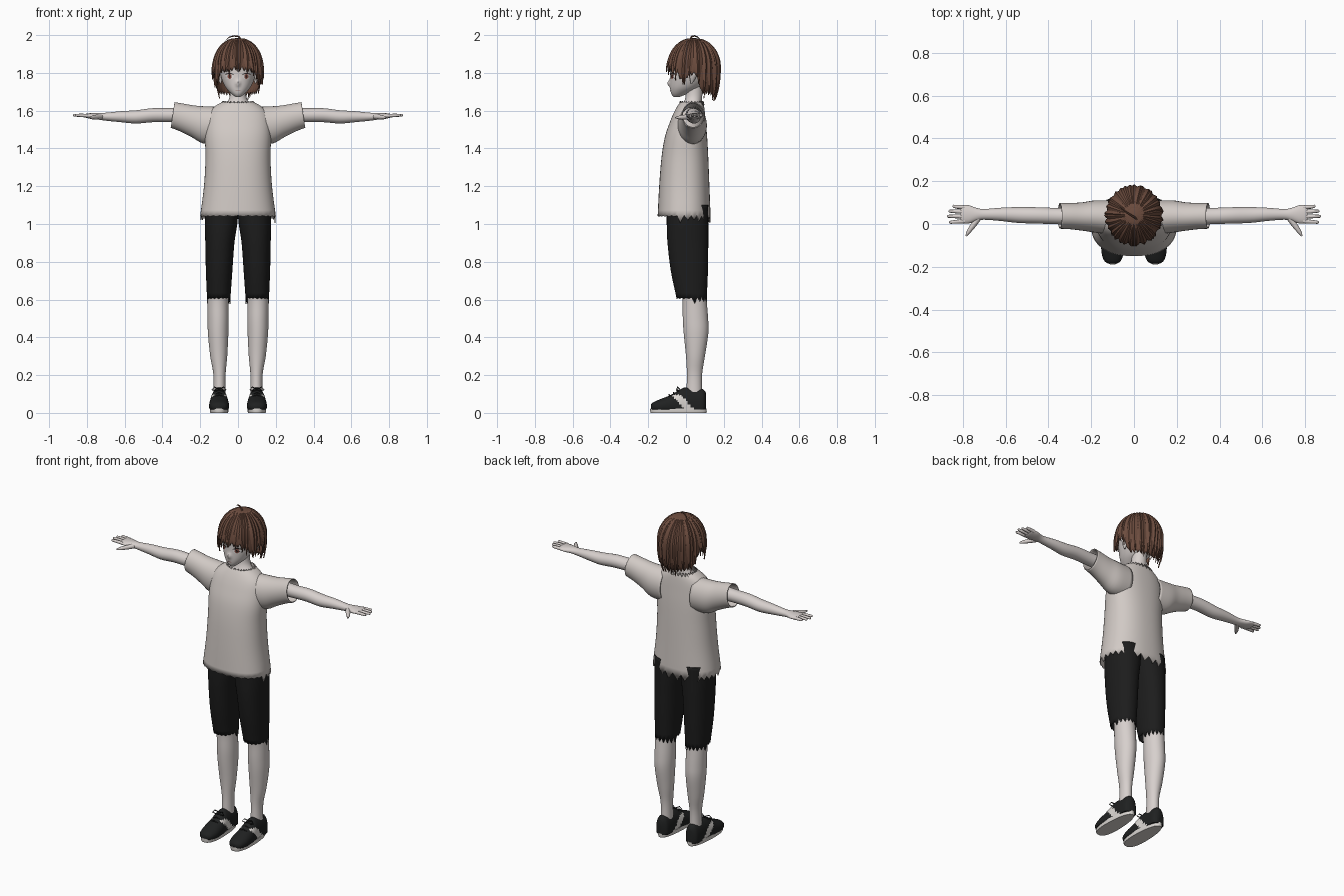
import bpy, bmesh, math, random
from math import sin, cos, pi, radians
from mathutils import Vector
from mathutils.bvhtree import BVHTree

random.seed(4)
if "Cube" in bpy.data.objects:
    bpy.data.objects.remove(bpy.data.objects["Cube"])
parts = []


def material(name, r, g, b):
    m = bpy.data.materials.new(name)
    m.use_nodes = True
    m.diffuse_color = (r, g, b, 1)
    m.node_tree.nodes["Principled BSDF"].inputs["Base Color"].default_value = (r, g, b, 1)
    return m


SKIN = material("pale skin", 0.68, 0.63, 0.61)
SHIRT = material("shirt cloth", 0.64, 0.59, 0.56)
SHORTS = material("shorts black", 0.012, 0.012, 0.012)
HAIR = material("brown hair", 0.15, 0.072, 0.048)
SHOE = material("shoe black", 0.014, 0.015, 0.015)
SOLE = material("sole white", 0.70, 0.67, 0.64)
WHITE = material("eye white", 0.78, 0.76, 0.75)
IRIS = material("iris red brown", 0.25, 0.08, 0.06)
LASH = material("lash dark", 0.03, 0.018, 0.015)
LIP = material("lip", 0.40, 0.22, 0.20)


def build(name, tubes, mats, caps=True, mirror=False, thick=0, paint=None):
    """Skin each list of point rings into a tube, all in one object."""
    bm = bmesh.new()
    for rings in tubes:
        rows = [[bm.verts.new(p) for p in ring] for ring in rings]
        n = len(rows[0])
        for a, b in zip(rows, rows[1:]):
            for j in range(n):
                bm.faces.new((a[j], a[(j + 1) % n], b[(j + 1) % n], b[j]))
        if caps:
            bm.faces.new(rows[0][::-1])
            bm.faces.new(rows[-1])
    bmesh.ops.remove_doubles(bm, verts=bm.verts, dist=1e-5)
    bmesh.ops.recalc_face_normals(bm, faces=bm.faces)
    if paint:
        for f in bm.faces:
            f.material_index = paint(f.calc_center_median())
    me = bpy.data.meshes.new(name)
    bm.to_mesh(me)
    bm.free()
    for m in mats:
        me.materials.append(m)
    ob = bpy.data.objects.new(name, me)
    bpy.context.collection.objects.link(ob)
    if thick:
        ob.modifiers.new("thickness", 'SOLIDIFY').thickness = thick
    if mirror:
        ob.modifiers.new("mirror", 'MIRROR')
    parts.append(ob)
    return ob


def smooth_rows(rows, steps):
    """Catmull-Rom interpolation between measured sections."""
    out = []
    for i in range(len(rows) - 1):
        a, b, c, d = (rows[min(max(k, 0), len(rows) - 1)] for k in range(i - 1, i + 3))
        for s in range(steps):
            t = s / steps
            out.append([q + t / 2 * (r - p + t * (2 * p - 5 * q + 4 * r - s4 + t * (3 * (q - r) + s4 - p)))
                        for p, q, r, s4 in zip(a, b, c, d)])
    return out + [list(rows[-1])]


def loft(name, axis, rows, mats, n=32, power=2, warp=None, steps=4, **kw):
    """Rows are (position on axis, two centre values, two radii)."""
    others = [k for k in range(3) if k != axis]
    rows = smooth_rows(rows, steps)
    rings = []
    for i, (t, c1, c2, r1, r2) in enumerate(rows):
        ring = []
        for j in range(n):
            a = 2 * pi * j / n
            p = Vector((0, 0, 0))
            p[axis] = t
            for k, c, r, w in ((others[0], c1, r1, cos(a)), (others[1], c2, r2, sin(a))):
                p[k] = c + r * math.copysign(abs(w) ** (2 / power), w)
            ring.append(warp(p, i / (len(rows) - 1), j) if warp else p)
        rings.append(ring)
    return build(name, [rings], mats, **kw)


def tube(points, radii, n=8):
    pts = [Vector(p) for p in points]
    rings = []
    for i, p in enumerate(pts):
        d = pts[min(i + 1, len(pts) - 1)] - pts[max(i - 1, 0)]
        q = d.to_track_quat('Z', 'Y')
        rings.append([p + q @ Vector((radii[i] * cos(2 * pi * j / n), radii[i] * sin(2 * pi * j / n), 0))
                      for j in range(n)])
    return rings


# Shirt with torn hem and collar
def tear_shirt(p, u, j):
    if u == 0 and j % 2:
        p.z -= random.uniform(.02, .04) if p.y > -.06 else .006
    if u == 1 and j % 2:
        p = Vector((p.x * 1.3, .03 + (p.y - .03) * 1.1, p.z - .022))
    return p


loft("shirt_body", 2, [(1.045, 0, -.01, .2, .14), (1.2, 0, -.009, .18, .133), (1.35, 0, -.006, .172, .124),
                       (1.46, 0, 0, .175, .112), (1.54, 0, .01, .17, .095), (1.59, 0, .018, .155, .082),
                       (1.625, 0, .025, .12, .07), (1.65, 0, .03, .075, .058)],
     [SHIRT], n=56, power=2.3, warp=tear_shirt, caps=False, thick=.005)


def slant(p, u, j):
    p.x -= (p.z - 1.577) * .15 * u
    return p


loft("shirt_sleeves", 0, [(.1, .03, 1.52, .08, .1), (.18, .035, 1.525, .075, .098), (.24, .035, 1.545, .066, .083),
                          (.3, .037, 1.565, .061, .073), (.346, .038, 1.577, .06, .068)],
     [SHIRT], warp=slant, caps=False, thick=.005, mirror=True)

# Neck, arms and hands
loft("neck", 2, [(1.55, 0, .03, .12, .05), (1.61, 0, .03, .1, .057), (1.64, 0, .035, .062, .048),
                 (1.68, 0, .042, .043, .044), (1.76, 0, .045, .043, .044)], [SKIN])
loft("arms", 0, [(.28, .037, 1.577, .04, .04), (.36, .037, 1.576, .038, .037), (.45, .04, 1.576, .038, .037),
                 (.54, .042, 1.567, .037, .035), (.62, .045, 1.568, .031, .029), (.7, .045, 1.568, .025, .021),
                 (.735, .045, 1.57, .03, .018), (.77, .045, 1.571, .042, .016), (.8, .046, 1.573, .042, .012),
                 (.81, .046, 1.573, .036, .007)], [SKIN], n=24, mirror=True)
fingers = []
for base, tip, end in ((.013, .008, .863), (.035, .036, .873), (.057, .06, .866), (.078, .083, .848)):
    fingers.append(tube([(.79, base, 1.573), (.83, (base + tip) / 2, 1.575), (end - .005, tip, 1.576),
                         (end, tip, 1.576)], [.01, .009, .007, .003]))
fingers.append(tube([(.725, .03, 1.568), (.75, -.005, 1.566), (.772, -.035, 1.564), (.784, -.056, 1.563)],
                    [.014, .013, .01, .004]))
build("fingers", fingers, [SKIN], mirror=True)


# Shorts with torn cuffs, and bare legs
def tear_cuff(p, u, j):
    if u == 0 and j % 2:
        p.z -= random.uniform(.015, .035) if p.y > .03 else .006
    return p


loft("shorts", 2, [(.61, .102, .03, .062, .08), (.75, .1, .018, .07, .098), (.9, .096, .01, .077, .108),
                   (1.0, .09, .008, .086, .11), (1.1, .085, .008, .09, .11)],
     [SHORTS], n=36, power=2.2, warp=tear_cuff, caps=False, thick=.004, mirror=True)
loft("legs", 2, [(.09, .098, .043, .032, .042), (.2, .098, .045, .032, .04), (.3, .102, .05, .045, .05),
                 (.42, .105, .053, .054, .065), (.5, .105, .05, .056, .067), (.6, .106, .045, .056, .064),
                 (.7, .106, .035, .058, .068)], [SKIN], mirror=True)


# Shoes: upper with side stripe, sole, laces
def flat_bottom(p, u, j):
    p.z = max(p.z, .018)
    return p


def stripe(c):
    return int(-.045 < c.y + (c.z - .06) * .9 < .005 and c.z < .095 and abs(c.x - .1) > .022)


loft("shoe_uppers", 1, [(-.185, .1, .03, .02, .015), (-.17, .1, .033, .04, .025), (-.13, .1, .035, .052, .04),
                        (-.08, .1, .04, .052, .055), (-.03, .1, .045, .047, .08), (0, .1, .045, .043, .09),
                        (.05, .1, .045, .042, .085), (.09, .1, .045, .038, .08), (.106, .1, .045, .02, .06)],
     [SHOE, SOLE], n=40, power=2.2, warp=flat_bottom, steps=6, mirror=True, paint=stripe)


def narrow_heel(p, u, j):
    p.x = .1 + (p.x - .1) * (.88 - .8 * (p.y + .04))
    return p


loft("shoe_soles", 2, [(0, .1, -.04, .052, .147), (.008, .1, -.04, .055, .15), (.024, .1, -.04, .054, .149)],
     [SOLE], n=40, power=2.4, warp=narrow_heel, steps=1, mirror=True)
laces = [tube([(.078, y, z - .01), (.1, y - .004, z), (.122, y, z - .01)], [.004] * 3, 6)
         for y, z in ((-.085, .096), (-.062, .108), (-.04, .122))]
for s in (-1, 1):
    laces.append(tube([(.1, -.035, .126), (.1 + s * .025, -.045, .137), (.1 + s * .038, -.05, .122),
                       (.1 + s * .015, -.048, .118)], [.003] * 4, 6))
build("shoe_laces", laces, [SHOE], mirror=True)


# Head with a small nose
def nose(p, u, j):
    if p.y < 0:
        p.y -= .016 * math.exp(-(p.x / .011) ** 2 - ((p.z - 1.745) / .014) ** 2)
    return p


head = loft("head", 2, [(1.672, 0, -.05, .012, .015), (1.69, 0, -.035, .036, .043), (1.72, 0, -.008, .064, .076),
                        (1.76, 0, .015, .084, .1), (1.8, 0, .03, .095, .115), (1.85, 0, .035, .105, .12),
                        (1.9, 0, .038, .1, .112), (1.94, 0, .04, .075, .085), (1.965, 0, .04, .03, .03)],
            [SKIN], n=64, power=2.1, warp=nose)
loft("ears", 2, [(1.745, .092, .03, .004, .005), (1.77, .096, .035, .012, .015), (1.795, .1, .04, .015, .021),
                 (1.812, .1, .04, .006, .01)], [SKIN], n=16, mirror=True)

# Painted face, draped on the head
face = BVHTree.FromPolygons([v.co for v in head.data.vertices], [p.vertices[:] for p in head.data.polygons])


def decal(name, cx, cz, rx, rz, lift, mat, bend=0, mirror=True):
    rings = []
    for s, off in ((.05, lift), (.5, lift), (1, lift), (1, -.003)):
        ring = []
        for j in range(20):
            a = 2 * pi * j / 20
            x = cx + s * rx * cos(a)
            z = cz + s * rz * sin(a) - bend * (s * cos(a)) ** 2
            hit = face.ray_cast(Vector((x, -1, z)), Vector((0, 1, 0)))[0]
            ring.append((x, hit.y - off, z))
        rings.append(ring)
    build(name, [rings], [mat], mirror=mirror)


decal("eye_whites", .045, 1.781, .021, .014, .001, WHITE)
decal("irises", .044, 1.781, .011, .013, .002, IRIS)
decal("pupils", .044, 1.781, .005, .007, .003, LASH)
decal("upper_lashes", .046, 1.797, .024, .003, .003, LASH, .007)
decal("mouth", 0, 1.708, .014, .002, .001, LIP, 0, False)

# Hair: cap and tapered locks following a rounded shell
LENGTHS = [(0, 1.835), (45, 1.82), (65, 1.755), (78, 1.805), (95, 1.805), (110, 1.71), (180, 1.69)]


def hair_end(phi):
    d = abs(math.degrees((phi + pi) % (2 * pi) - pi))
    for (a, za), (b, zb) in zip(LENGTHS, LENGTHS[1:]):
        if d <= b:
            return za + (zb - za) * (d - a) / (b - a)
    return LENGTHS[-1][1]


def hair_point(phi, z, off=0):
    h = (z - 1.83) / .155
    f = math.sqrt(max(0, 1 - h * h)) if h > 0 else 1 - .2 * h * h
    return Vector((sin(phi) * (.128 * f + off), .042 - cos(phi) * (.135 * f + off), z))


def drop(end, t):
    return 1.985 - (1.985 - end) * t ** 1.6


cap = []
for i in range(17):
    cap.append([hair_point(2 * pi * j / 72, drop(hair_end(2 * pi * j / 72) - .02 * (j % 2), i / 16))
                for j in range(72)])
build("hair_cap", [cap], [HAIR], caps=False, thick=.004)

locks = []
for i in range(34):
    phi0 = 2 * pi * (i + random.uniform(-.25, .25)) / 34
    end = hair_end(phi0) - random.uniform(.008, .045)
    sweep, width = random.uniform(-.12, .12), random.uniform(.1, .15)
    rings = []
    for k in range(1, 14):
        t = k / 13
        w = width * (1 if t < .65 else max(.04, 1 - ((t - .65) / .35) ** 1.5))
        phi, z, flick = phi0 + sweep * t * t, drop(end, t), .012 * max(0, t - .75) / .25
        rings.append([hair_point(phi - w, z, flick), hair_point(phi, z, flick + .008 * min(1, w / width + .2)),
                      hair_point(phi + w, z, flick), hair_point(phi, z, flick - .004)])
    locks.append(rings)
build("hair_locks", locks, [HAIR])
build("stray_hair", [tube([(.015, .02, 1.975), (.005, .03, 1.992), (-.02, .045, 1.996), (-.045, .062, 1.99),
                           (-.065, .078, 1.973)], [.004, .005, .004, .003, .001], 6)], [HAIR])

# Smooth shading with crisp edges
bpy.ops.object.select_all(action='DESELECT')
for ob in parts:
    ob.select_set(True)
bpy.context.view_layer.objects.active = head
bpy.ops.object.shade_smooth_by_angle(angle=radians(50))
